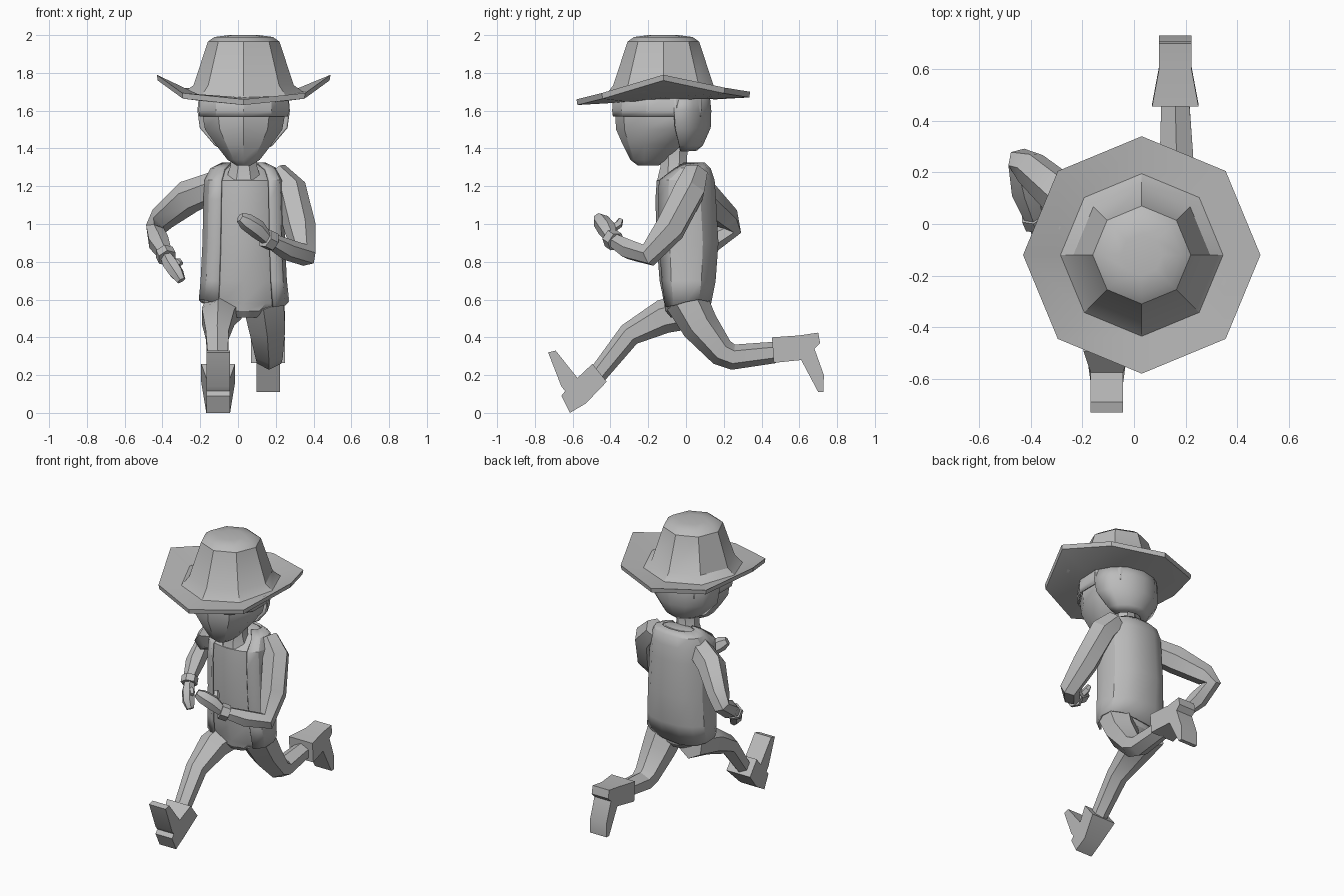
import bpy, bmesh, math
from mathutils import Vector

if "Cube" in bpy.data.objects:
    bpy.data.objects.remove(bpy.data.objects["Cube"])

SHADE = .5
CLAY = (SHADE, SHADE, SHADE, 1)
material = bpy.data.materials.new("plain_grey")
material.use_nodes = True
material.diffuse_color = CLAY
shader = next(node for node in material.node_tree.nodes if node.type == "BSDF_PRINCIPLED")
shader.inputs["Base Color"].default_value = CLAY


def loft(name, rings, closed=True, thickness=0):
    """Skin equal-length point rings; open strips are thickened, tubes are capped."""
    mesh_builder = bmesh.new()
    rows = [[mesh_builder.verts.new(point) for point in ring] for ring in rings]
    count = len(rows[0])
    for lower, upper in zip(rows, rows[1:]):
        for i in range(count if closed else count - 1):
            j = (i + 1) % count
            mesh_builder.faces.new((lower[i], lower[j], upper[j], upper[i]))
    if not thickness:
        mesh_builder.faces.new(rows[0])
        mesh_builder.faces.new(rows[-1])
    bmesh.ops.recalc_face_normals(mesh_builder, faces=mesh_builder.faces)
    mesh = bpy.data.meshes.new(name)
    mesh_builder.to_mesh(mesh)
    mesh_builder.free()
    mesh.materials.append(material)
    part = bpy.data.objects.new(name, mesh)
    bpy.context.collection.objects.link(part)
    if thickness:
        solidify = part.modifiers.new("thickness", "SOLIDIFY")
        solidify.thickness, solidify.offset = thickness, 0
    bpy.ops.object.select_all(action="DESELECT")
    part.select_set(True)
    bpy.context.view_layer.objects.active = part
    bpy.ops.object.shade_smooth_by_angle(angle=math.radians(30))


def rounded(value, power):
    return math.copysign(abs(value) ** power, value)


def slice_ring(z, y, width, depth, count=10, start=-180, end=180, power=1):
    """Horizontal ring; angle zero faces the front, positive to the left."""
    steps = count if end - start >= 360 else count - 1
    angles = [math.radians(start + (end - start) * i / steps) for i in range(count)]
    return [(CENTRE_X + width * rounded(math.sin(a), power),
             y - depth * rounded(math.cos(a), power), z) for a in angles]


def tube(name, stations, sides=6, hint=None, flatten=1):
    """Limb through (x, y, z, radius) stations, mitred at the joints."""
    points = [Vector(station[:3]) for station in stations]
    steps = [(b - a).normalized() for a, b in zip(points, points[1:])]
    hint = Vector(hint) if hint else steps[0].cross(steps[-1])
    rings = []
    for i, (point, station) in enumerate(zip(points, stations)):
        tangent = (steps[max(i - 1, 0)] + steps[min(i, len(steps) - 1)]).normalized()
        across = (hint - tangent * tangent.dot(hint)).normalized()
        along = tangent.cross(across) * flatten
        angles = [math.tau * (k + .5) / sides for k in range(sides)]
        rings.append([point + station[3] * (across * math.cos(a) + along * math.sin(a)) for a in angles])
    loft(name, rings)


def boot(name, x, outline):
    """Side profile (y, z) given thickness across x, widest at the cuff ends."""
    cuff = (outline[0], outline[-1])
    loft(name, [[(x + side * (.09 if point in cuff else .063), *point) for point in outline]
                for side in (-1, 1)])


CENTRE_X = .03
HEAD_Y = -.12
SIDEWAYS = (1, 0, 0)


# Hat: brim folded up at the sides and tilted to the front, tapering crown
def hat_ring(radius, z, fold=0, tilt=0):
    ring = []
    for k in range(8):
        c, s = math.cos(k * math.pi / 4), math.sin(k * math.pi / 4)
        ring.append((CENTRE_X + radius * c, HEAD_Y + radius * s, z + fold * c ** 4 + tilt * s))
    return ring


loft("hat", [hat_ring(.28, 1.65, .02, .01), hat_ring(.455, 1.65, .11, .02), hat_ring(.46, 1.68, .11, .02),
             hat_ring(.315, 1.68, .02, .01), hat_ring(.265, 1.735), hat_ring(.19, 1.965),
             hat_ring(.155, 1.99), hat_ring(.08, 2)])

# Head, hair and neck
HEAD = [(1.31, -.2, .04), (1.34, -.19, .09), (1.42, -.165, .155), (1.5, -.14, .215),
        (1.58, -.13, .23), (1.71, -.13, .22)]
loft("head", [slice_ring(z, y, r, r + .015) for z, y, r in HEAD])
loft("hair_band", [slice_ring(z, -.13, r, r + .01) for z, r in ((1.57, .242), (1.6, .246), (1.71, .24))],
     thickness=.01)
HAIR = [(1.39, -.06, .1), (1.42, -.08, .155), (1.51, -.12, .235), (1.6, -.13, .248), (1.68, -.13, .24)]
loft("hair_back", [slice_ring(z, y, r, r + .01, 7, 105, 255) for z, y, r in HAIR],
     closed=False, thickness=.012)
tube("neck", [(.03, -.06, 1.24, .1), (.03, -.065, 1.31, .075), (.03, -.06, 1.43, .075)], 8, SIDEWAYS)

# Torso with an open waistcoat
TORSO = [(.58, 0, .21, .115), (.7, 0, .21, .14), (.9, 0, .2, .155), (1.13, -.01, .195, .152),
         (1.23, -.01, .19, .145), (1.29, .025, .16, .09), (1.32, .04, .1, .045)]
HIPS = [(.505, 0, .08, .08), (.54, 0, .15, .11)]
loft("shirt_and_hips", [slice_ring(*row, 12, power=.85) for row in HIPS + TORSO])
coat = [slice_ring(z, y, width + .012, depth + .012, 12, 38, 328, .85) for z, y, width, depth in TORSO]
# Uneven flared hem
coat[0] = [(x * 1.05, y, z - .02 * math.cos(k)) for k, (x, y, z) in enumerate(coat[0])]
loft("waistcoat", coat, closed=False, thickness=.014)

# Left arm, bent across the front
tube("left_arm", [(.195, .05, 1.27, .07), (.275, .02, 1.18, .09), (.33, -.085, .975, .085),
                  (.355, -.2, .835, .063), (.26, -.3, .865, .057), (.165, -.385, .915, .04)])
tube("left_cuff", [(.185, -.37, .905, .053), (.145, -.4, .925, .053)], hint=SIDEWAYS)
tube("left_hand", [(.155, -.39, .92, .035), (.1, -.42, .975, .05), (.04, -.45, 1.015, .045),
                   (.01, -.465, 1.035, .027)], hint=(.3, -1, -.2))
tube("left_thumb", [(.1, -.4, .97, .024), (.085, -.355, 1, .022), (.075, -.345, 1.025, .015)], 5)

# Right arm, swung behind
tube("right_arm", [(-.12, .02, 1.2, .08), (-.26, .09, 1.145, .09), (-.4, .215, 1.03, .07),
                   (-.435, .24, .975, .057), (-.42, .13, .905, .06), (-.385, .02, .84, .04)])
tube("right_cuff", [(-.39, .035, .85, .053), (-.375, 0, .82, .053)], hint=SIDEWAYS)
tube("right_hand", [(-.38, .01, .83, .033), (-.355, -.035, .785, .043), (-.325, -.075, .74, .04),
                    (-.3, -.09, .7, .025)])
tube("right_thumb", [(-.35, -.03, .8, .022), (-.315, -.05, .8, .02), (-.3, -.07, .79, .012)], 5)

# Legs
tube("right_leg", [(-.075, .06, .55, .11), (-.105, -.12, .51, .1), (-.11, -.3, .415, .07),
                   (-.105, -.47, .2, .055)], hint=SIDEWAYS, flatten=.9)
tube("left_leg", [(.135, 0, .6, .125), (.155, .075, .46, .11), (.165, .19, .32, .083),
                  (.165, .25, .295, .075), (.16, .47, .32, .063)], hint=SIDEWAYS, flatten=.9)

# Boots
boot("right_boot", -.105, [(-.495, .26), (-.575, .185), (-.69, .33), (-.73, .32), (-.66, .14),
                           (-.64, .115), (-.66, .09), (-.615, 0), (-.53, .05), (-.42, .165)])
boot("left_boot", .16, [(.455, .4), (.6, .41), (.7, .425), (.71, .37), (.68, .34), (.73, .2),
                        (.727, .11), (.7, .11), (.61, .28), (.465, .265)])
